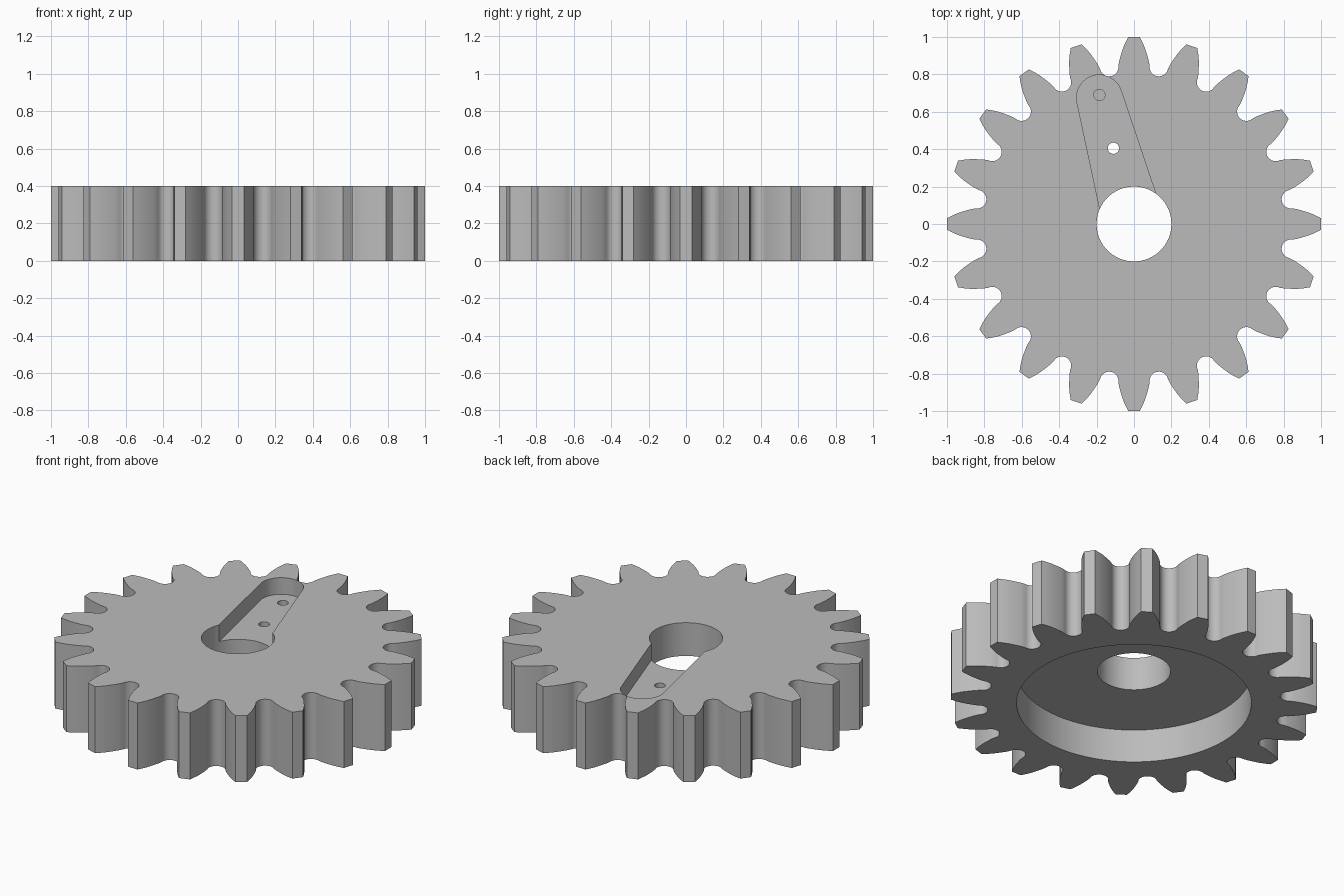
import bpy, bmesh, math
from mathutils import Vector, Matrix

if "Cube" in bpy.data.objects:
    bpy.data.objects.remove(bpy.data.objects["Cube"], do_unlink=True)

TEETH = 20
HEIGHT = 0.4
PITCH = 2 * math.pi / TEETH

steel = bpy.data.materials.new("plain grey")
steel.use_nodes = True
GREY = (0.5, 0.5, 0.5, 1)
steel.diffuse_color = GREY
steel.node_tree.nodes["Principled BSDF"].inputs["Base Color"].default_value = GREY


def prism(name, outline, z0, z1):
    """Extrude a closed 2D outline between two heights."""
    bm = bmesh.new()
    face = bm.faces.new([bm.verts.new((p[0], p[1], z0)) for p in outline])
    ext = bmesh.ops.extrude_face_region(bm, geom=[face])
    top = [v for v in ext["geom"] if isinstance(v, bmesh.types.BMVert)]
    bmesh.ops.translate(bm, verts=top, vec=(0, 0, z1 - z0))
    bmesh.ops.recalc_face_normals(bm, faces=bm.faces)
    mesh = bpy.data.meshes.new(name)
    bm.to_mesh(mesh)
    bm.free()
    mesh.materials.append(steel)
    obj = bpy.data.objects.new(name, mesh)
    bpy.context.collection.objects.link(obj)
    return obj


def arc(center, radius, start, end, steps):
    return [Vector(center) + radius * Vector((math.cos(a), math.sin(a)))
            for a in (start + (end - start) * i / steps for i in range(steps + 1))]


def circle(center, radius, steps):
    return arc(center, radius, 0, 2 * math.pi, steps)[:-1]


# Gear outline: one tooth flank mirrored, then a round root, repeated
flank = [(0.872, 0.079), (0.905, 0.070), (0.94, 0.059), (0.97, 0.046), (0.9995, 0.031)]
tooth = [Vector((x, -y)) for x, y in flank] + [Vector(p) for p in reversed(flank)]
root = [Matrix.Rotation(PITCH / 2, 2) @ p
        for p in arc((0.85, 0), 0.05, 1.5 * math.pi, 0.5 * math.pi, 14)]
outline = [Matrix.Rotation(PITCH * i, 2) @ p for i in range(TEETH) for p in tooth + root]
gear = prism("gear_body", outline, 0, HEIGHT)

# Tapered pocket: hull of a hub circle and a smaller end circle
end = Vector((-0.185, 0.675))
hub_r, end_r = 0.162, 0.122
axis = math.atan2(end.y, end.x)
spread = math.acos((hub_r - end_r) / end.length)
pocket = (arc(end, end_r, axis - spread, axis + spread, 32)
          + arc((0, 0), hub_r, axis + spread, axis - spread + 2 * math.pi, 32))

cutters = [
    prism("bore_cutter", circle((0, 0), 0.2, 96), -0.1, 0.5),
    prism("underside_recess_cutter", circle((0, 0), 0.64, 128), -0.1, 0.2),
    prism("pocket_cutter", pocket, 0.3, 0.5),
    prism("through_hole_cutter", circle((-0.11, 0.405), 0.03, 32), 0.1, 0.45),
    prism("blind_hole_cutter", circle((-0.185, 0.69), 0.03, 32), 0.2, 0.45),
]

# Cut each feature out of the body, then discard the cutter
bpy.context.view_layer.objects.active = gear
for cutter in cutters:
    cutter.hide_render = True
    mod = gear.modifiers.new(cutter.name, "BOOLEAN")
    mod.operation = "DIFFERENCE"
    mod.solver = "EXACT"
    mod.object = cutter
    bpy.ops.object.modifier_apply(modifier=mod.name)
    bpy.data.objects.remove(cutter, do_unlink=True)

# Smooth flanks and round walls, crisp edges
bpy.ops.object.select_all(action="DESELECT")
gear.select_set(True)
bpy.ops.object.shade_smooth_by_angle(angle=math.radians(30))
